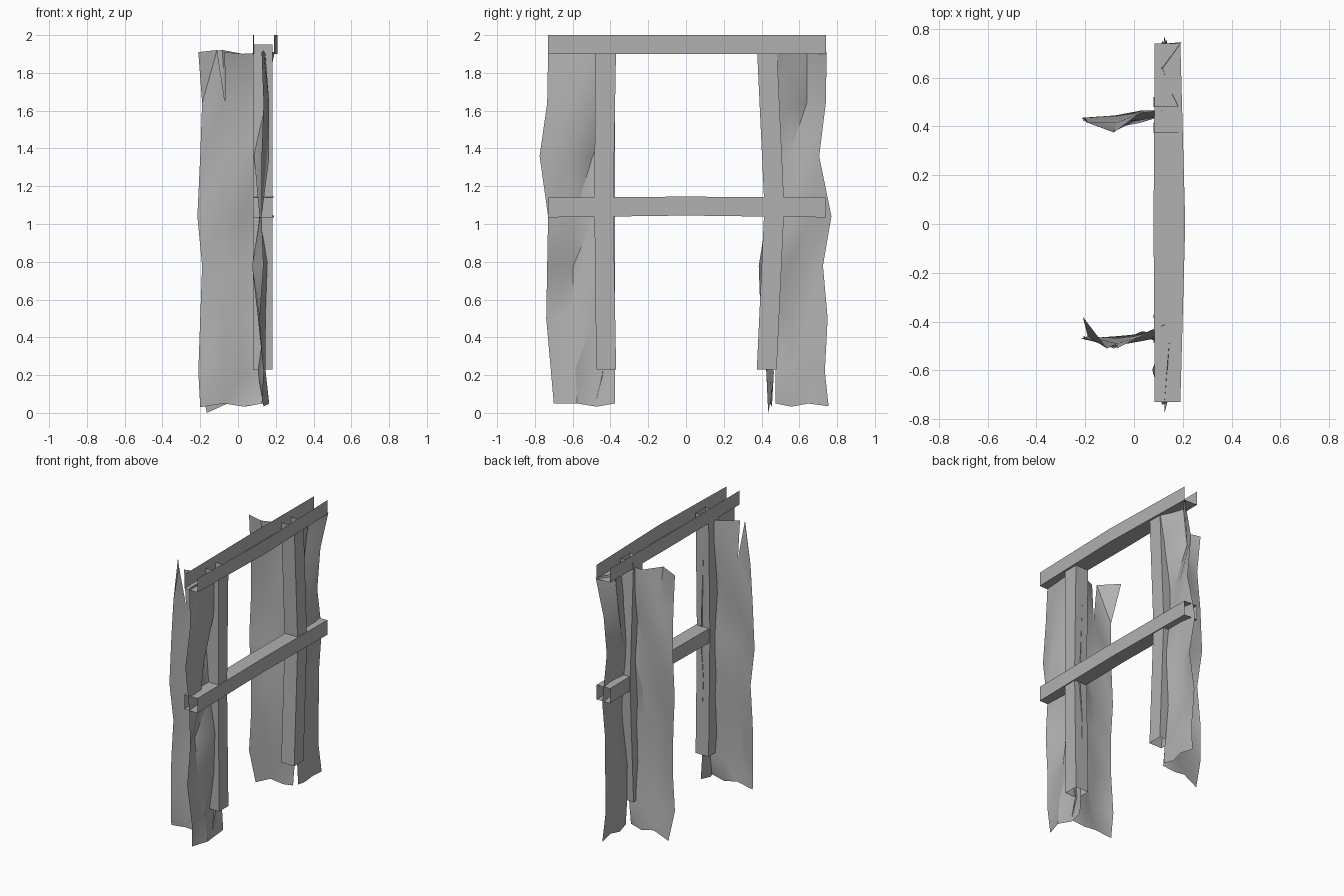
import bpy
from math import sin

cube = bpy.data.objects.get("Cube")
if cube:
    bpy.data.objects.remove(cube, do_unlink=True)

grey = bpy.data.materials.new("plain_grey")
grey.use_nodes = True
colour = (0.44, 0.44, 0.44, 1)
grey.diffuse_color = colour
grey.node_tree.nodes["Principled BSDF"].inputs["Base Color"].default_value = colour


def add_object(name, verts, faces, smooth=False):
    mesh = bpy.data.meshes.new(name)
    mesh.from_pydata(verts, [], faces)
    mesh.materials.append(grey)
    obj = bpy.data.objects.new(name, mesh)
    bpy.context.collection.objects.link(obj)
    if smooth:
        bpy.ops.object.select_all(action='DESELECT')
        obj.select_set(True)
        bpy.context.view_layer.objects.active = obj
        bpy.ops.object.shade_smooth_by_angle(angle=0.6)


def loft(name, rings, closed=True):
    """Skin four-cornered rings; ends stay open, and one side too if not closed."""
    verts = [p for ring in rings for p in ring]
    faces = []
    for r in range(len(rings) - 1):
        for k in range(4 if closed else 3):
            a, b = r * 4 + k, r * 4 + (k + 1) % 4
            faces.append((a, b, b + 4, a + 4))
    add_object(name, verts, faces)


def beam_ring(y, x0, x1, z0, z1):
    return [(x0, y, z1), (x0, y, z0), (x1, y, z0), (x1, y, z1)]


def post_ring(z, y0, y1, x0=0.08, x1=0.183):
    return [(x0, y0, z), (x1, y0, z), (x1, y1, z), (x0, y1, z)]


# Top beam: a channel open upwards, bowed out in the middle
loft("top_beam", [beam_ring(-0.73, 0.085, 0.19, 1.9, 2),
                  beam_ring(0, 0.08, 0.21, 1.9, 2),
                  beam_ring(0.74, 0.085, 0.19, 1.9, 2)], closed=False)

# Middle rail: a hollow box section
loft("middle_rail", [beam_ring(-0.73, 0.085, 0.19, 1.035, 1.14),
                     beam_ring(0, 0.085, 0.19, 1.045, 1.145),
                     beam_ring(0.74, 0.085, 0.19, 1.035, 1.14)])

# Posts: hollow box sections, slightly bent at the rail
loft("front_post", [post_ring(0.23, -0.475, -0.37),
                    post_ring(1.09, -0.485, -0.385),
                    post_ring(1.95, -0.48, -0.37)])
loft("back_post", [post_ring(0.23, 0.375, 0.48),
                   post_ring(1.09, 0.415, 0.52),
                   post_ring(1.95, 0.375, 0.48)])

ROWS = [1.91, 1.64, 1.36, 1.04, 0.78, 0.5, 0.22, 0.045]
ACROSS = [0, 0.38, 0.7, 1]


def crumpled_sheet(name, place, outer, inner, base, folds, low, tear=0):
    """Hanging sheet: outer is its ragged edge by row, folds its depth in
    hundredths from base, one list for each column."""
    verts, faces = [], []
    flip = outer[0] > inner
    for r, z in enumerate(ROWS):
        for c, t in enumerate(ACROSS):
            u = outer[r] + (inner - outer[r]) * t
            if r == 0 and c == 1:
                u -= tear * 0.75
            h = z + 0.012 * sin(2 * c + r)
            if c == 0:
                h = low if r == len(ROWS) - 1 else z
            verts.append(place(u, base + folds[c][r] / 100, h))
    # second lip of the slit that runs down from the top edge
    lip = 1
    if tear:
        lip = len(verts)
        u = outer[0] + (inner - outer[0]) * ACROSS[1] + tear * 0.25
        verts.append(place(u, base + folds[1][0] / 100, ROWS[0]))
    for r in range(len(ROWS) - 1):
        for c in range(3):
            a = r * 4 + c
            first = lip if a == 1 else a
            if flip:
                faces += [(first, a + 1, a + 5), (first, a + 5, a + 4)]
            else:
                faces += [(first, a + 1, a + 4), (a + 1, a + 5, a + 4)]
    add_object(name, verts, faces, smooth=True)


def along_y(u, d, z):
    return (d, u, z)


def along_x(u, d, z):
    return (u, d, z)


# Sheets in line with the frame
crumpled_sheet("front_outer_sheet", along_y,
               [-0.73, -0.735, -0.775, -0.73, -0.735, -0.74, -0.715, -0.7], -0.375,
               0.125, [[0, 1, 0, 0, 1, -1, 1, 0],
                       [1, 4, 4, -1, -5, -2, 2, 4],
                       [2, 2, -4, -1, 3, 2, -2, 1],
                       [2, 0, 1, 2, 0, 1, 1, 2]], low=0.05)
crumpled_sheet("back_outer_sheet", along_y,
               [0.745, 0.74, 0.705, 0.77, 0.725, 0.75, 0.735, 0.755], 0.475,
               0.125, [[7, 1, 1, 0, 1, -1, 0, 1],
                       [-1, -4, 1, 2, -2, -3, 1, 2],
                       [2, 1, -1, 2, 1, -2, 2, 1],
                       [6, 3, 0, 1, 3, 0, 1, 2]], low=0.035, tear=0.01)

# Sheets reaching out from the posts
edge = [-0.21, -0.19, -0.2, -0.215, -0.19, -0.2, -0.21]
crumpled_sheet("front_side_sheet", along_x, edge + [-0.2], 0.13,
               -0.46, [[8, 0, -1, -1, 0, -1, 0, -1],
                       [-5, -3, 0, -4, -1, -3, -5, -2],
                       [0, 1, -2, 1, 0, 2, 1, -1],
                       [5, 2, 0, 3, 1, -1, 2, -2]], low=0.03, tear=0.04)
crumpled_sheet("back_side_sheet", along_x, edge + [-0.165], 0.125,
               0.435, [[-1, -2, 0, 0, -2, 0, -1, 0],
                       [-6, -2, 1, -1, -5, -4, -1, 1],
                       [2, 3, -1, 2, 0, -2, 1, 2],
                       [3, 1, 3, 0, 2, 1, 3, 1]], low=0.0)
